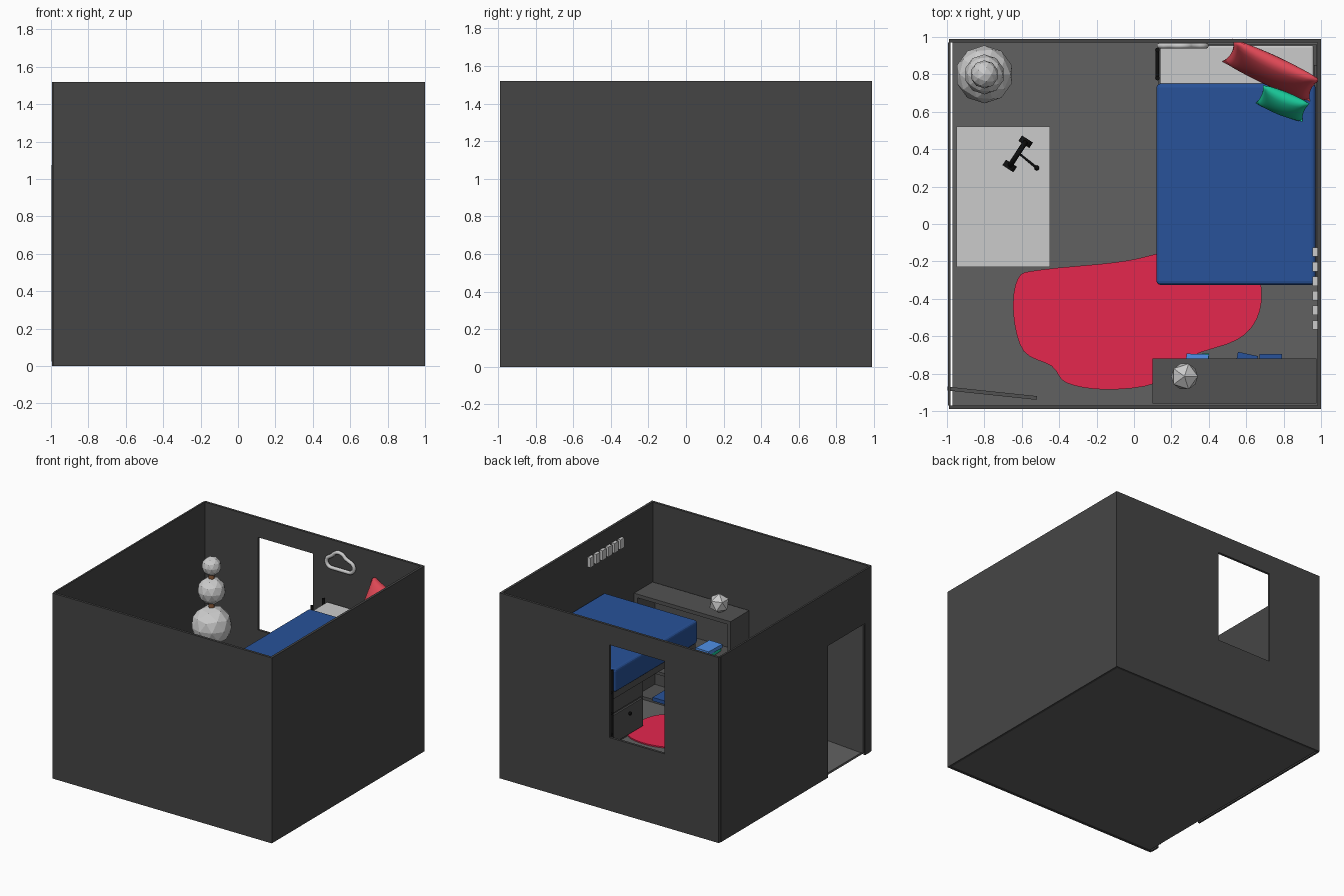
import bpy, bmesh, math
from mathutils import Matrix, Vector

if "Cube" in bpy.data.objects:
    bpy.data.objects.remove(bpy.data.objects["Cube"])


def mat(name, rgb):
    m = bpy.data.materials.new(name)
    m.diffuse_color = (*rgb, 1)
    m.use_nodes = True
    m.node_tree.nodes["Principled BSDF"].inputs["Base Color"].default_value = m.diffuse_color
    return m


DARK = mat("dark_wall", (0.06, 0.06, 0.06))
FLOOR = mat("floor_grey", (0.12, 0.12, 0.12))
WOOD = mat("dark_wood", (0.085, 0.085, 0.085))
BLACK = mat("black", (0.005, 0.005, 0.005))
RED = mat("rug_red", (0.78, 0.02, 0.076))
PINK = mat("pillow_red", (0.8, 0.07, 0.1))
GREEN = mat("pillow_green", (0.01, 0.6, 0.33))
BLUE = mat("blanket_blue", (0.021, 0.085, 0.32))
SKY = mat("book_blue", (0.08, 0.28, 0.8))
BROWN = mat("stem_brown", (0.25, 0.1, 0.04))


def finish(name, bm, m=None):
    bmesh.ops.recalc_face_normals(bm, faces=bm.faces)
    me = bpy.data.meshes.new(name)
    bm.to_mesh(me)
    bm.free()
    ob = bpy.data.objects.new(name, me)
    bpy.context.collection.objects.link(ob)
    if m:
        me.materials.append(m)
    return ob


def boxes(name, spans, m=None, bevel=0):
    """One object from boxes given as (x0, x1, y0, y1, z0, z1)."""
    bm = bmesh.new()
    for x0, x1, y0, y1, z0, z1 in spans:
        c = Matrix.Translation(((x0 + x1) / 2, (y0 + y1) / 2, (z0 + z1) / 2))
        bmesh.ops.create_cube(bm, size=1, matrix=c @ Matrix.Diagonal((x1 - x0, y1 - y0, z1 - z0, 1)))
    ob = finish(name, bm, m)
    if bevel:
        b = ob.modifiers.new("bevel", "BEVEL")
        b.width, b.segments = bevel, 3
    return ob


def ball(name, loc, r, sub=1, m=None):
    bm = bmesh.new()
    bmesh.ops.create_icosphere(bm, subdivisions=sub, radius=r, matrix=Matrix.Translation(loc))
    return finish(name, bm, m)


def rod(name, a, b, r, m=None, sides=12):
    a, b = Vector(a), Vector(b)
    d = b - a
    bm = bmesh.new()
    mx = Matrix.Translation((a + b) / 2) @ d.to_track_quat("Z", "Y").to_matrix().to_4x4()
    bmesh.ops.create_cone(bm, cap_ends=True, segments=sides, radius1=r, radius2=r, depth=d.length, matrix=mx)
    return finish(name, bm, m)


def tube(name, pts, r, m=None, cyclic=False):
    cu = bpy.data.curves.new(name, "CURVE")
    cu.dimensions = "3D"
    cu.bevel_depth, cu.bevel_resolution = r, 3
    sp = cu.splines.new("POLY")
    sp.points.add(len(pts) - 1)
    for p, q in zip(sp.points, pts):
        p.co = (*q, 1)
    sp.use_cyclic_u = cyclic
    ob = bpy.data.objects.new(name, cu)
    bpy.context.collection.objects.link(ob)
    if m:
        cu.materials.append(m)
    return ob


def pillow(name, loc, w, h, t, lean, turn, m):
    bm = bmesh.new()
    for s in (1, -1):
        vs = bmesh.ops.create_grid(bm, x_segments=14, y_segments=14, size=1)["verts"]
        for v in vs:
            u, k = v.co.x, v.co.y
            puff = max(0, (1 - u * u) * (1 - k * k)) ** 0.5
            v.co = (u * w / 2 * (1 - 0.1 * (1 - k * k)), k * h / 2 * (1 - 0.1 * (1 - u * u)), s * t / 2 * puff)
    bmesh.ops.remove_doubles(bm, verts=bm.verts, dist=1e-5)
    for f in bm.faces:
        f.smooth = True
    ob = finish(name, bm, m)
    ob.location = loc
    ob.rotation_euler = (math.radians(lean), 0, math.radians(turn))


# room shell: floor and walls with door and window openings
boxes("floor", [(-0.97, 0.99, -0.98, 0.98, 0.003, 0.02)], FLOOR)
boxes("front_wall", [(-0.99, 1, -0.99, -0.97, 0, 1.52)], DARK)
boxes("right_wall", [(0.98, 1, -0.97, 0.97, 0, 1.52)], DARK)
boxes("back_wall", [(-0.99, -0.5, 0.97, 0.99, 0, 1.52), (0, 1, 0.97, 0.99, 0, 1.52),
                    (-0.5, 0, 0.97, 0.99, 0, 0.6), (-0.5, 0, 0.97, 0.99, 1.36, 1.52)], DARK)
boxes("left_wall", [(-0.995, -0.98, -0.42, 0.97, 0, 1.52), (-0.995, -0.98, -0.97, -0.9, 0, 1.52),
                    (-0.995, -0.98, -0.9, -0.42, 1.08, 1.52)], DARK)

# open door leaf
door = boxes("door", [(0, 0.48, -0.01, 0.01, 0, 1.05)], WOOD)
door.location, door.rotation_euler = (-0.997, -0.88, 0.025), (0, 0, math.radians(-6))

# rug: smooth closed outline
outline = [(0.68, -0.33), (0.66, -0.5), (0.55, -0.62), (0.3, -0.71), (0.12, -0.85), (-0.15, -0.885),
           (-0.36, -0.85), (-0.44, -0.76), (-0.59, -0.68), (-0.645, -0.48), (-0.62, -0.29), (-0.5, -0.245),
           (-0.1, -0.205), (0.12, -0.16), (0.4, -0.08), (0.62, -0.13)]
bm = bmesh.new()
ring = []
n = len(outline)
for i in range(n):
    p0, p1, p2, p3 = [Vector(outline[(i + k) % n]) for k in (-1, 0, 1, 2)]
    for s in range(4):
        t = s / 4
        p = 0.5 * (2 * p1 + (p2 - p0) * t + (2 * p0 - 5 * p1 + 4 * p2 - p3) * t ** 2 + (3 * p1 - p0 - 3 * p2 + p3) * t ** 3)
        ring.append(bm.verts.new((p.x, p.y, 0.018)))
ext = bmesh.ops.extrude_face_region(bm, geom=[bm.faces.new(ring)])
bmesh.ops.translate(bm, vec=(0, 0, 0.012), verts=[v for v in ext["geom"] if isinstance(v, bmesh.types.BMVert)])
finish("rug", bm, RED)

# raised bed with bedding
boxes("bed_frame", [(0.13, 0.978, -0.31, 0.96, 0.79, 0.86), (0.963, 0.978, -0.31, 0.85, 0.86, 1.0),
                    (0.13, 0.16, -0.31, -0.28, 0.02, 0.79)], WOOD)
boxes("mattress", [(0.14, 0.96, -0.3, 0.955, 0.86, 1.01)], None, 0.01)
boxes("blanket", [(0.12, 0.97, -0.325, 0.75, 0.84, 1.03)], BLUE, 0.02)
pillow("large_pillow", (0.735, 0.82, 1.17), 0.52, 0.33, 0.12, 66, -25, PINK)
pillow("small_pillow", (0.795, 0.645, 1.12), 0.27, 0.21, 0.1, 60, -22, GREEN)

# ladder at the head of the bed
for y in (0.78, 0.93):
    rod("ladder_post", (0.125, y, 0.02), (0.125, y, 1.04), 0.012, BLACK)
for i in range(5):
    z = 0.18 + i * 0.17
    rod("ladder_rung", (0.125, 0.78, z), (0.125, 0.93, z), 0.009, BLACK)

# drawers under the bed
boxes("dresser", [(0.62, 0.975, -0.32, 0.4, 0.02, 0.79)], WOOD)
for z in (0.04, 0.29, 0.54):
    boxes("drawer_front", [(0.605, 0.62, -0.305, 0.385, z, z + 0.23)], WOOD)
    for y in (-0.13, 0.21):
        ball("drawer_knob", (0.598, y, z + 0.17), 0.014, 2, BLACK)

# bookcase and books
boxes("bookcase", [(0.1, 0.13, -0.96, -0.72, 0.02, 0.84), (0.945, 0.975, -0.96, -0.72, 0.02, 0.84),
                   (0.1, 0.975, -0.96, -0.72, 0.84, 0.87), (0.13, 0.945, -0.96, -0.945, 0.02, 0.84)]
      + [(0.13, 0.945, -0.945, -0.72, z, z + 0.025) for z in (0.02, 0.26, 0.5)], WOOD)
for x, z, w, turn, m in ((0.34, 0.525, 0.12, 3, GREEN), (0.34, 0.555, 0.12, -2, SKY),
                         (0.61, 0.045, 0.11, -12, BLUE), (0.73, 0.045, 0.12, 0, BLUE)):
    book = boxes("book", [(-w / 2, w / 2, -0.17, 0, 0, 0.03)], m)
    book.location, book.rotation_euler = (x, -0.695, z), (0, 0, math.radians(turn))
ball("faceted_ornament", (0.27, -0.815, 0.94), 0.08)

# desk
boxes("desk_top", [(-0.95, -0.45, -0.23, 0.52, 0.4, 0.43)])
boxes("desk_legs", [(x, x + 0.03, y, y + 0.03, 0.02, 0.4) for x in (-0.94, -0.49) for y in (-0.22, 0.48)])

# headset on the desk: band, ear cups, microphone arm
c, d = Vector((-0.622, 0.375, 0.48)), Vector((0.55, 0.835, 0)).normalized()
band = [c + d * 0.075 * math.cos(a) + Vector((0, 0, 0.1 * math.sin(a))) for a in [math.pi * i / 16 for i in range(17)]]
tube("headset_band", band, 0.014, BLACK)
for s in (-1, 1):
    rod("ear_cup", c + d * s * 0.06, c + d * s * 0.095, 0.035, BLACK, 20)
tip = (-0.52, 0.3, 0.45)
rod("microphone_arm", c + Vector((0.01, 0, -0.01)), tip, 0.006, BLACK)
ball("microphone", tip, 0.014, 2, BLACK)

# floor lamp of three faceted globes on a stem
for z, r in ((1.11, 0.075), (0.91, 0.107), (0.625, 0.155)):
    ball("lamp_globe", (-0.8, 0.8, z), r, 2)
rod("lamp_stem", (-0.8, 0.8, 0.03), (-0.8, 0.8, 1.06), 0.022, BROWN)
rod("lamp_base", (-0.8, 0.8, 0.02), (-0.8, 0.8, 0.04), 0.1, BROWN, 16)

# cloud outline on the back wall, built from three bumps over a flat base
cloud = []
for x, z, r, a0, a1 in ((0.18, 1.345, 0.045, 270, 110), (0.25, 1.375, 0.065, 150, 30),
                        (0.34, 1.345, 0.045, 80, -90)):
    for i in range(9):
        a = math.radians(a0 + (a1 - a0) * i / 8)
        cloud.append((x + r * math.cos(a), 0.953, z + r * math.sin(a)))
tube("wall_cloud", cloud, 0.015, None, True)

# plain row of bars on the right wall
for i in range(6):
    y = -0.15 - i * 0.078
    boxes("wall_decor_bar", [(0.955, 0.98, y - 0.025, y + 0.025, 1.31, 1.39)])
